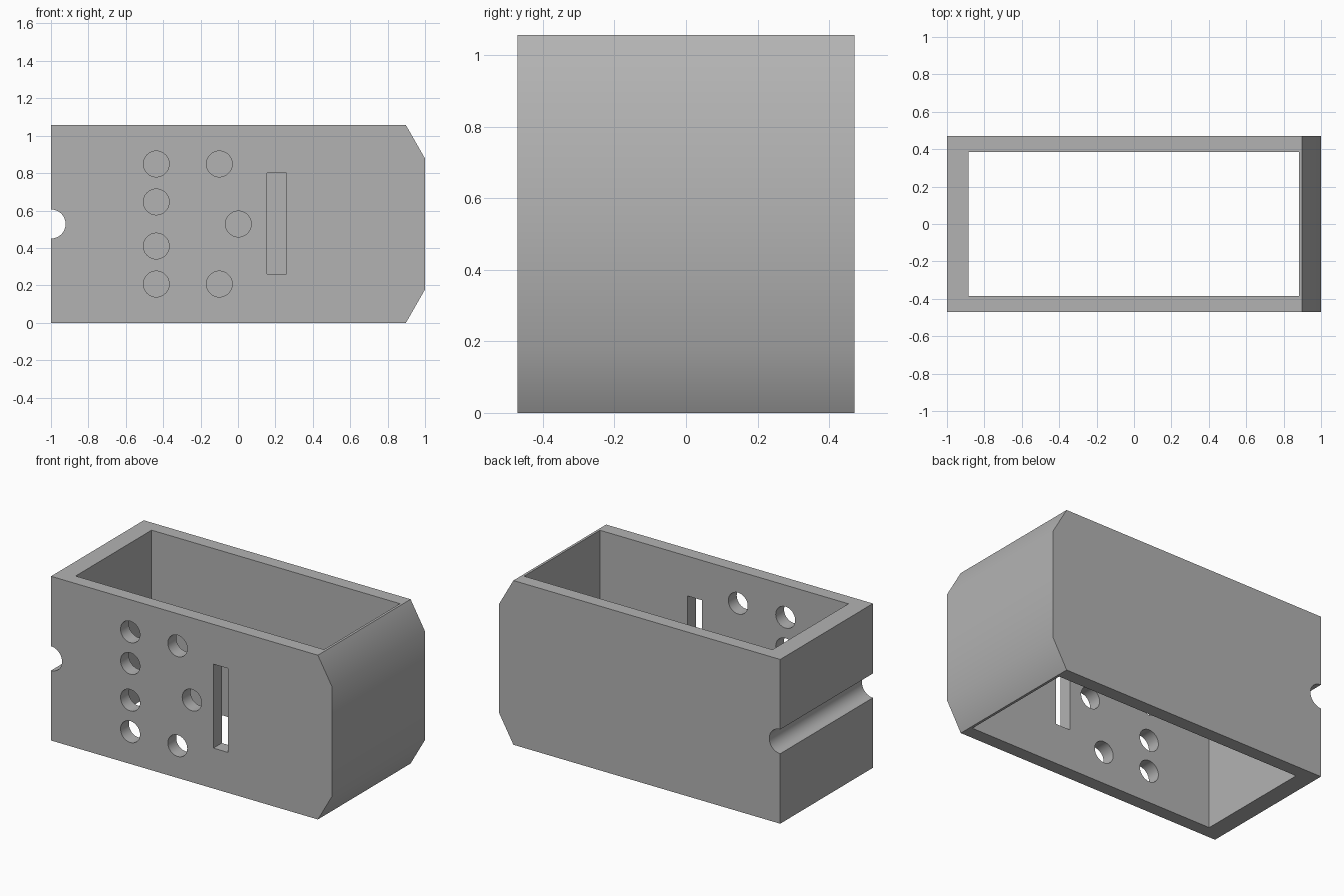
import bpy
import bmesh
from math import radians

cube = bpy.data.objects.get("Cube")
if cube:
    bpy.data.objects.remove(cube, do_unlink=True)

HEIGHT, DEPTH = 1.056, 0.471
MID = HEIGHT / 2

grey = bpy.data.materials.new("plain grey")
grey.use_nodes = True
colour = (0.45, 0.45, 0.45, 1)
grey.diffuse_color = colour
grey.node_tree.nodes["Principled BSDF"].inputs["Base Color"].default_value = colour


def extrude_profile(name, points, y0, y1):
    """Extrude an x-z outline along y into a solid."""
    bm = bmesh.new()
    face = bm.faces.new([bm.verts.new((x, y0, z)) for x, z in points])
    result = bmesh.ops.extrude_face_region(bm, geom=[face])
    moved = [v for v in result["geom"] if isinstance(v, bmesh.types.BMVert)]
    bmesh.ops.translate(bm, verts=moved, vec=(0, y1 - y0, 0))
    bmesh.ops.recalc_face_normals(bm, faces=bm.faces)
    mesh = bpy.data.meshes.new(name)
    bm.to_mesh(mesh)
    bm.free()
    mesh.materials.append(grey)
    obj = bpy.data.objects.new(name, mesh)
    bpy.context.collection.objects.link(obj)
    return obj


def box(name, x0, x1, y0, y1, z0, z1):
    return extrude_profile(name, [(x0, z0), (x1, z0), (x1, z1), (x0, z1)], y0, y1)


def rod(name, x, z, radius, y, length):
    bpy.ops.mesh.primitive_cylinder_add(vertices=48, radius=radius, depth=length,
                                        location=(x, y, z), rotation=(radians(90), 0, 0))
    obj = bpy.context.object
    obj.name = name
    obj.data.materials.append(grey)
    return obj


# Outer body with the two end corners chamfered
CHAMFER_X, CHAMFER_Z = 0.898, 0.178
body = extrude_profile("housing", [
    (-1, 0), (CHAMFER_X, 0), (1, CHAMFER_Z), (1, HEIGHT - CHAMFER_Z),
    (CHAMFER_X, HEIGHT), (-1, HEIGHT)], -DEPTH, DEPTH)

# Cavity open at top and bottom, and a slot in the front wall
cutters = [
    box("cavity_cutter", -0.885, 0.882, -0.386, 0.386, -0.2, HEIGHT + 0.2),
    box("slot_cutter", 0.155, 0.259, -0.6, -0.2, 0.26, 0.80),
    rod("groove_cutter", -1, MID, 0.078, 0, 2),
]

# Round holes in the front wall
holes = [(-0.437, MID + s * d) for d in (0.118, 0.321) for s in (-1, 1)]
holes += [(-0.1, MID - 0.321), (-0.1, MID + 0.321), (0.002, MID)]
for x, z in holes:
    cutters.append(rod("hole_cutter", x, z, 0.069, -0.4, 0.4))

# Apply the cuts, then remove the cutters
bpy.ops.object.select_all(action="DESELECT")
body.select_set(True)
bpy.context.view_layer.objects.active = body
for cutter in cutters:
    cut = body.modifiers.new(cutter.name, "BOOLEAN")
    cut.operation = "DIFFERENCE"
    cut.solver = "EXACT"
    cut.object = cutter
    bpy.ops.object.modifier_apply(modifier=cut.name)
    bpy.data.objects.remove(cutter, do_unlink=True)

bpy.ops.object.shade_smooth_by_angle(angle=radians(30))
